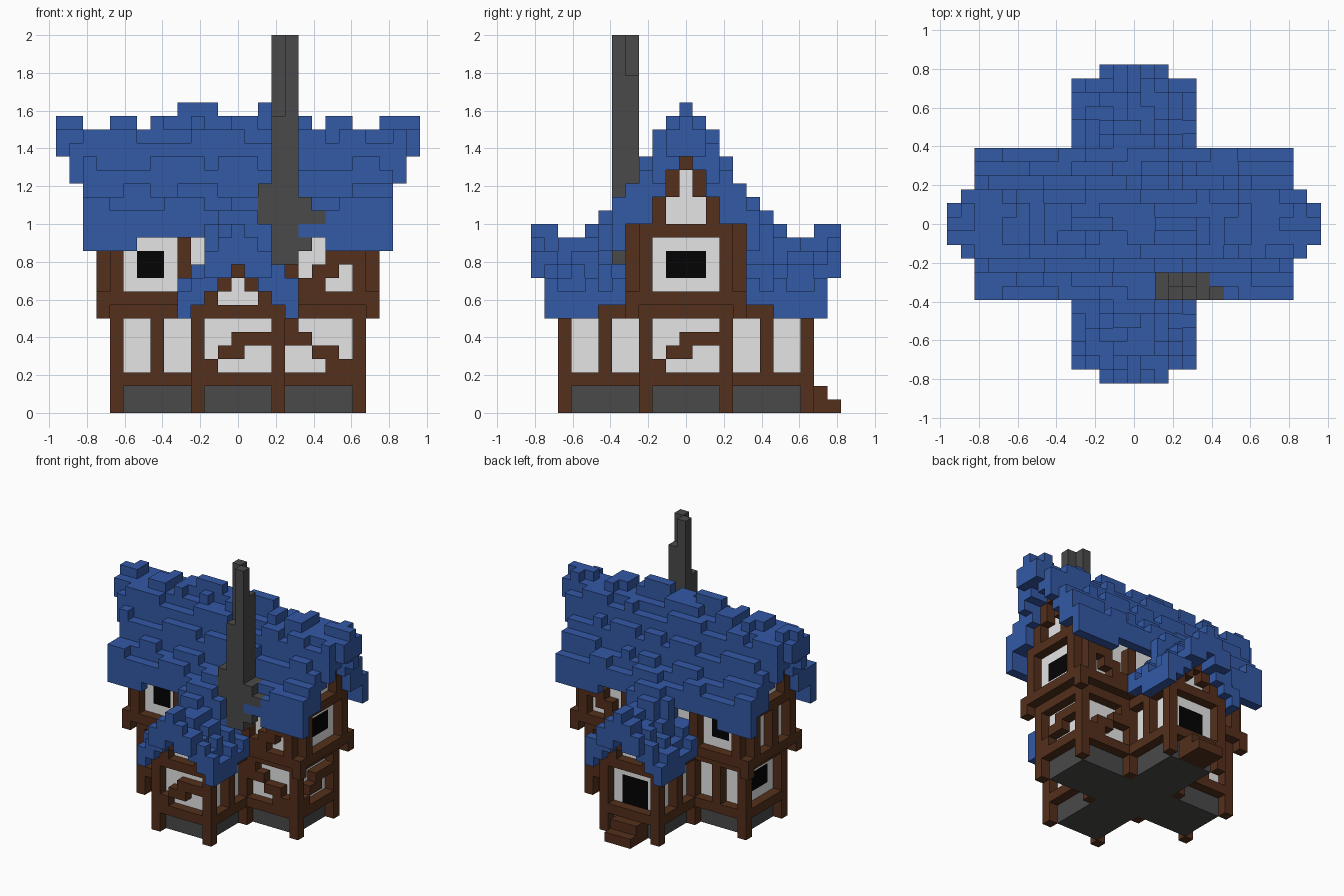
import bpy, bmesh, random

if "Cube" in bpy.data.objects:
    bpy.data.objects.remove(bpy.data.objects["Cube"])

random.seed(4)
V = 2 / 28          # block size
grid = {}           # (x, y, z) block -> part name


def box(part, xs, ys, zs):
    for x in range(xs[0], xs[1] + 1):
        for y in range(ys[0], ys[1] + 1):
            for z in range(zs[0], zs[1] + 1):
                grid[x, y, z] = part


def post(part, x, y, z0, z1):
    box(part, (x, x), (y, y), (z0, z1))


def ring(part, a, b, z):
    """Beam on the outline of a rectangle with half sizes a, b."""
    for s in (-1, 1):
        box(part, (-a, a), (s * b, s * b), (z, z))
        box(part, (s * a, s * a), (-b, b), (z, z))


S = (-1, 1)

# ground floor: cross-shaped stone base, plaster walls, timber frame
for a, b in ((8, 2), (2, 8)):
    box("stone_base", (-a, a), (-b, b), (0, 1))
    box("plaster_walls", (-a, a), (-b, b), (2, 7))
for a, b in ((9, 3), (3, 9)):
    for z in (2, 7):
        ring("timber_frame", a, b, z)
    for i in S:
        for j in S:
            post("timber_frame", i * a, j * b, 0, 7)
            post("timber_frame", i * 3, j * 3, 0, 7)

# the inner arms are closed, so refill where the beams cross
box("plaster_walls", (-2, 2), (-2, 2), (2, 7))

# middle posts on the side panels
for j in S:
    post("timber_frame", -6, j * 3, 2, 7)
    for i in S:
        post("timber_frame", i * 3, j * 6, 2, 7)

# stepped braces: right panels, front and right end
for s in S:
    for x, z in ((4, 6), (4, 5), (5, 5), (6, 4), (7, 4), (7, 3), (8, 3)):
        grid[x, s * 3, z] = "timber_frame"
for k, z in ((-2, 3), (-1, 4), (0, 4), (0, 5), (1, 5), (2, 5)):
    grid[k, -9, z] = "timber_frame"
    grid[9, k, z] = "timber_frame"

# upper floor with overhang
box("plaster_walls", (-9, 9), (-3, 3), (8, 13))
box("timber_frame", (-10, 10), (-4, 4), (8, 8))
for s in S:
    box("timber_frame", (s * 10, s * 10), (-3, 3), (13, 13))
    for t in S:
        post("timber_frame", s * 10, t * 4, 7, 8)
        post("timber_frame", s * 10, t * 3, 8, 13)
        post("timber_frame", s * 9, t * 4, 8, 13)
        post("timber_frame", s * 4, t * 4, 8, 12)
    for x, z in ((5, 9), (6, 9), (6, 10), (7, 10), (7, 11), (8, 11)):
        grid[x, s * 4, z] = "timber_frame"
post("timber_frame", -10, 0, 9, 12)

# gables: plaster fill and sloping timbers
for z, w in ((14, 2), (15, 2), (16, 1), (17, 1), (18, 0)):
    box("plaster_walls", (-9, 9), (-w, w), (z, z))
    for s in S:
        for t in S:
            grid[s * 10, t * w, z] = "timber_frame"
for z, w in ((8, 2), (9, 1), (10, 0)):
    for s in S:
        box("plaster_walls", (-w, w), tuple(sorted((s * 4, s * 8))), (z, z))
        for t in S:
            grid[t * w, s * 9, z] = "timber_frame"

# windows and door
box("window_panes", (9, 9), (-1, 1), (10, 11))
box("window_panes", (-8, -8), (-1, 1), (4, 5))
for s in S:
    box("window_panes", (-7, -6), (s * 3, s * 3), (10, 11))
box("door_opening", (-1, 1), (8, 8), (3, 5))
box("door_steps", (-1, 1), (9, 11), (0, 0))
box("door_steps", (-1, 1), (9, 10), (1, 1))


def bumps(n, short, long):
    """Row of raised shingles: runs of 0 and 1 over -n..n."""
    row, k = [], random.randint(0, 1)
    while len(row) < 2 * n + 1:
        row += [k] * random.randint(short, long)
        k = 1 - k
    return {i - n: row[i] for i in range(2 * n + 1)}


def tile(x, y, z0, z1):
    for z in range(z0, z1 + 1):
        grid.setdefault((x, y, z), "roof")


# low roof over the front and back wings
for x in range(-4, 5):
    row = bumps(11, 1, 2)
    for y in range(-11, 12):
        d, low = abs(y), 11 - abs(x)
        if 3 < d < 11:
            top = low + 1 + (row[y] if x else d > 9)
            tile(x, y, 8 if abs(x) == 4 and d < 7 else low, top)
        elif d == 11 and abs(x) < 3:
            tile(x, y, low + (abs(x) == 2), low + 2)

# main roof, steep on top and flaring at the eaves
LOW = (19, 18, 16, 14, 14, 12)
TOP = (20, 20, 19, 17, 15, 14)
RIDGE = "110011011222111222101100111"
for y in range(-5, 6):
    row, d = bumps(13, 1, 4), abs(y)
    for x in range(-13, 14):
        ridge = int(RIDGE[x + 13])
        up = row[x] if y else ridge
        if d == 1:                      # stay below the notched ridge
            up = min(up, ridge)
        e = abs(x)
        if e == 13 and d < 2:
            tile(x, y, 19, 21 - d)
        elif e == 12 and d < 3:
            tile(x, y, (19, 18, 17)[d], TOP[d] + up)
        elif e < 12:
            cut = d == 5 and -8 < x < 7
            tile(x, y, LOW[d] + cut, TOP[d] + up)
# shingles running down onto the low roofs
for s in S:
    for x in range(-2, 3):
        tile(x, s * 6, 12, 14 - (abs(x) == 2))
        if abs(x) < 2:
            tile(x, s * 7, 12, 13 - (x == 1))

# chimney: four uneven columns with rubble at the roof
for x in (2, 5, 6):
    for y in (-5, -4):
        for z in range(15 if y == -5 else 16, 18):
            grid.pop((x, y, z), None)
for x, y, top in ((3, -5, 21), (4, -5, 27), (3, -4, 27), (4, -4, 24)):
    post("chimney", x, y, 11, top)
box("chimney", (2, 2), (-5, -4), (14, 16))
box("chimney", (5, 5), (-5, -4), (14, 15))
post("chimney", 6, -5, 14, 14)
post("chimney", 5, -5, 12, 12)

COLOURS = {
    "blue": (0.033, 0.1, 0.38), "brown": (0.088, 0.029, 0.011),
    "white": (0.78, 0.78, 0.78), "grey": (0.068, 0.068, 0.067), "black": (0.001, 0.001, 0.001),
}
PARTS = {
    "roof": "blue", "timber_frame": "brown", "door_steps": "brown", "plaster_walls": "white",
    "stone_base": "grey", "chimney": "grey", "window_panes": "black", "door_opening": "black",
}
mats = {}
for name, c in COLOURS.items():
    mats[name] = bpy.data.materials.new(name)
    mats[name].diffuse_color = (*c, 1)

# turn each part's exposed block sides into a mesh
for part, colour in PARTS.items():
    bm, verts = bmesh.new(), {}
    for cell in [c for c, p in grid.items() if p == part]:
        for axis in range(3):
            for s in (0, 1):
                n = list(cell)
                n[axis] += 2 * s - 1
                if tuple(n) in grid:
                    continue
                loop = []
                for a, b in ((0, 0), (1, 0), (1, 1), (0, 1))[::2 * s - 1]:
                    k = list(cell)
                    k[axis] += s
                    k[(axis + 1) % 3] += a
                    k[(axis + 2) % 3] += b
                    k = tuple(k)
                    if k not in verts:
                        verts[k] = bm.verts.new(((k[0] - .5) * V, (k[1] - .5) * V, k[2] * V))
                    loop.append(verts[k])
                bm.faces.new(loop)
    me = bpy.data.meshes.new(part)
    bm.to_mesh(me)
    bm.free()
    me.materials.append(mats[colour])
    bpy.context.collection.objects.link(bpy.data.objects.new(part, me))

for m in bpy.data.materials:
    if m.users and not m.is_grease_pencil:
        m.use_nodes = True
        m.node_tree.nodes["Principled BSDF"].inputs["Base Color"].default_value = m.diffuse_color
